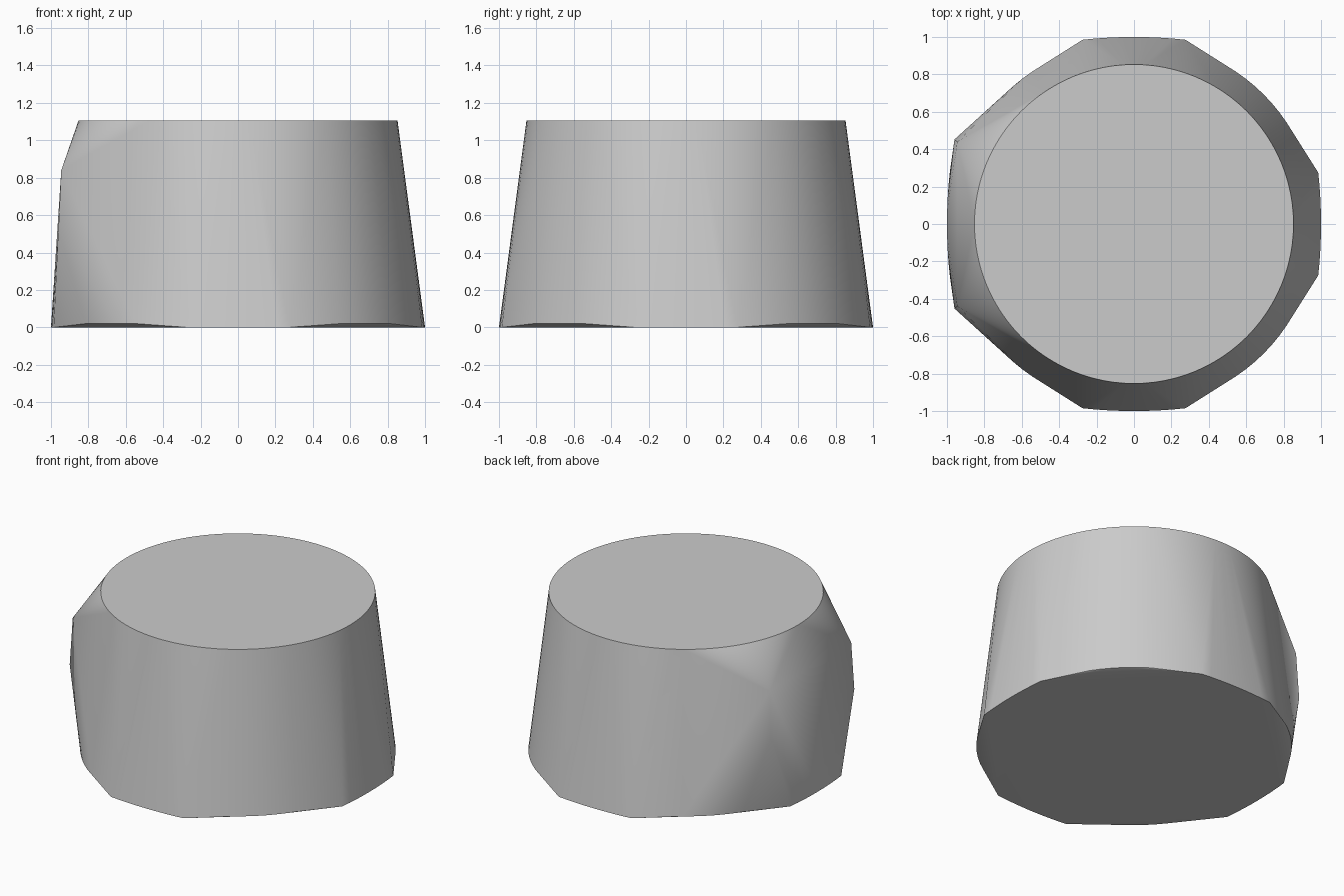
import bpy
import bmesh
from math import cos, sin, tau, radians

cube = bpy.data.objects.get("Cube")
if cube:
    bpy.data.objects.remove(cube, do_unlink=True)

grey = bpy.data.materials.new("plain_grey")
grey.use_nodes = True
colour = (0.6, 0.6, 0.6, 1)
grey.diffuse_color = colour
grey.node_tree.nodes["Principled BSDF"].inputs["Base Color"].default_value = colour

HEIGHT = 1.105


def ring(radius, z, count=96):
    return [(radius * cos(tau * i / count), radius * sin(tau * i / count), z)
            for i in range(count)]


# Round top rim, and the rounded corners just above the base
points = ring(0.853, HEIGHT) + ring(0.98, 0.02)

# Four gently bowed sides on the ground
for i in range(-4, 5):
    t = i / 4
    across, out = 0.275 * t, 1 - 0.015 * t * t
    points += [(across, out, 0), (across, -out, 0),
               (out, across, 0), (-out, across, 0)]

# Flat bulge on the right-hand side
for side in (-1, 1):
    points += [(-0.945, side * 0.44, 0.84), (-0.96, side * 0.452, 0.52)]

# Stretch one convex skin over all the outlines
bm = bmesh.new()
for p in points:
    bm.verts.new(p)
hull = bmesh.ops.convex_hull(bm, input=bm.verts[:])
spare = {g for g in hull["geom_interior"] + hull["geom_unused"]
         if isinstance(g, bmesh.types.BMVert)}
bmesh.ops.delete(bm, geom=list(spare), context='VERTS')
bmesh.ops.dissolve_limit(bm, angle_limit=radians(0.2),
                         verts=bm.verts[:], edges=bm.edges[:])
bmesh.ops.recalc_face_normals(bm, faces=bm.faces[:])

mesh = bpy.data.meshes.new("tapered_body")
bm.to_mesh(mesh)
bm.free()
mesh.materials.append(grey)
body = bpy.data.objects.new("tapered_body", mesh)
bpy.context.collection.objects.link(body)

bpy.ops.object.select_all(action='DESELECT')
body.select_set(True)
bpy.context.view_layer.objects.active = body
bpy.ops.object.shade_smooth_by_angle(angle=radians(30))
